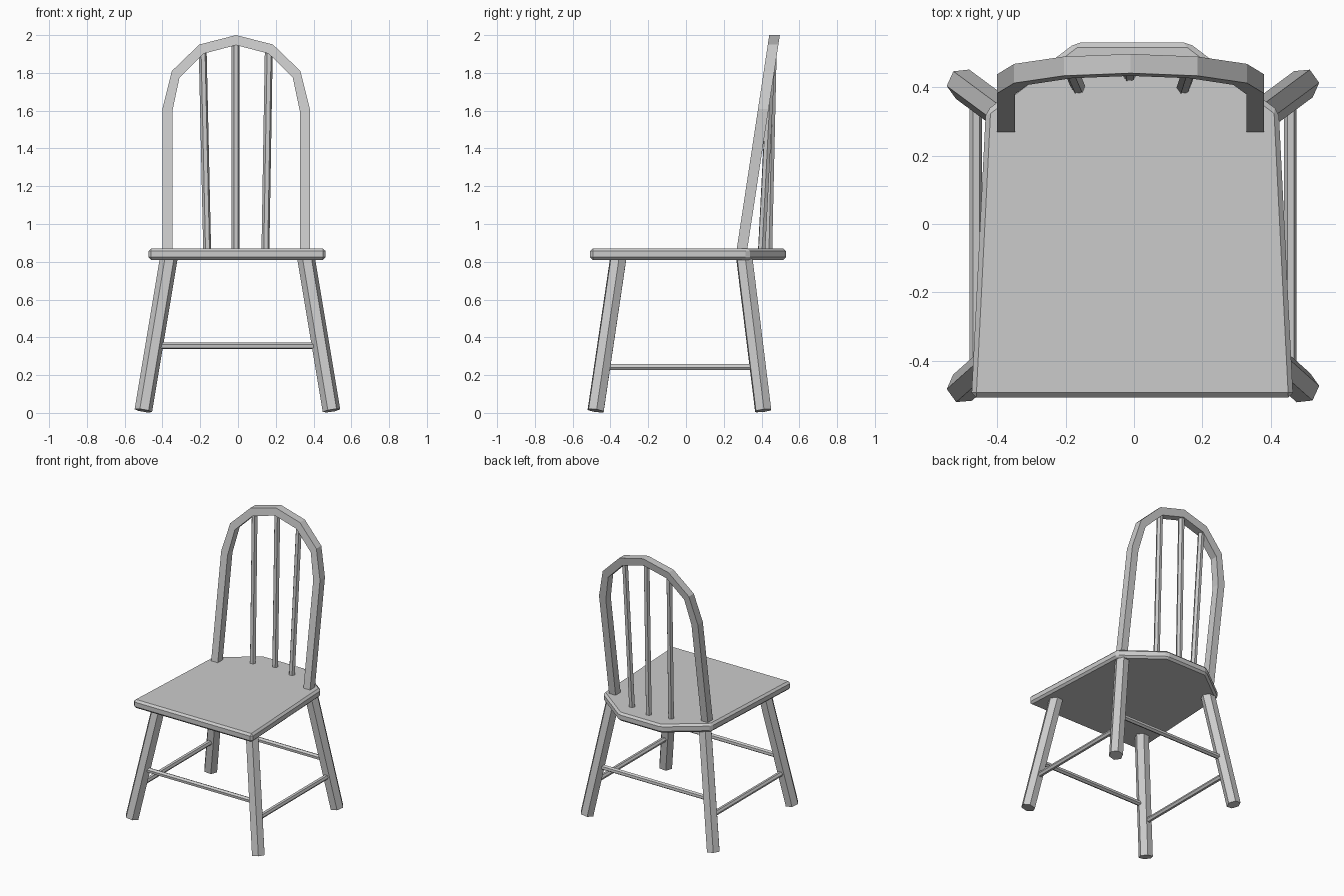
import bpy, bmesh
from math import cos, sin, tau
from mathutils import Vector

if "Cube" in bpy.data.objects:
    bpy.data.objects.remove(bpy.data.objects["Cube"])


def make_object(name, bm):
    bmesh.ops.recalc_face_normals(bm, faces=bm.faces[:])
    mesh = bpy.data.meshes.new(name)
    bm.to_mesh(mesh)
    bm.free()
    obj = bpy.data.objects.new(name, mesh)
    bpy.context.collection.objects.link(obj)
    return obj


def rod(name, start, end, radius, sides=6, turn=0.1):
    """Faceted rod between two points."""
    a, b = Vector(start), Vector(end)
    rot = Vector((0, 0, 1)).rotation_difference(b - a)
    bm = bmesh.new()
    rings = []
    for p in (a, b):
        rings.append([bm.verts.new(p + rot @ Vector((
            radius * cos(turn + tau * i / sides),
            radius * sin(turn + tau * i / sides), 0))) for i in range(sides)])
    for i in range(sides):
        j = (i + 1) % sides
        bm.faces.new((rings[0][i], rings[0][j], rings[1][j], rings[1][i]))
    bm.faces.new(rings[0][::-1])
    bm.faces.new(rings[1])
    return make_object(name, bm)


# Seat: extruded outline with chamfered edges
half = [(0.47, -0.507), (0.428, 0.33), (0.165, 0.53)]
outline = half + [(-x, y) for x, y in reversed(half)]
bm = bmesh.new()
base = bm.faces.new([bm.verts.new((x - 0.005, y, 0.81)) for x, y in outline])
ext = bmesh.ops.extrude_face_region(bm, geom=[base])
bmesh.ops.translate(bm, vec=(0, 0, 0.06),
                    verts=[v for v in ext["geom"] if isinstance(v, bmesh.types.BMVert)])
seat = make_object("seat", bm)
bevel = seat.modifiers.new("chamfer", "BEVEL")
bevel.width = 0.014
bevel.segments = 1

# Back hoop: flat arch leaning backwards, (outer x, outer z, inner x, inner z)
right = [(0.39, 0.85, 0.338, 0.85), (0.39, 1.61, 0.338, 1.595),
         (0.34, 1.81, 0.30, 1.775), (0.195, 1.95, 0.172, 1.902)]
path = right + [(0, 2.0, 0, 1.947)] + [(-a, b, -c, d) for a, b, c, d in reversed(right)]


def lean(x, z, dy):
    return (x - 0.01, 0.297 + (z - 0.87) * 0.152 + dy, z)


bm = bmesh.new()
sections = [[bm.verts.new(lean(*p)) for p in
             ((ox, oz, -0.028), (ox, oz, 0.028), (ix, iz, 0.028), (ix, iz, -0.028))]
            for ox, oz, ix, iz in path]
for s, t in zip(sections, sections[1:]):
    for i in range(4):
        j = (i + 1) % 4
        bm.faces.new((s[i], s[j], t[j], t[i]))
bm.faces.new(sections[0])
bm.faces.new(sections[-1][::-1])
make_object("back_hoop", bm)

# Back spindles
for name, x0, x1, y0, y1, z1 in (("left_spindle", -0.163, -0.187, 0.40, 0.455, 1.92),
                                 ("middle_spindle", -0.013, -0.013, 0.437, 0.462, 1.965),
                                 ("right_spindle", 0.145, 0.163, 0.40, 0.455, 1.92)):
    rod(name, (x0, y0, 0.85), (x1, y1, z1), 0.021)


# Splayed legs: centre line at height z
def leg_point(side, end, z):
    f = z / 0.81
    x = side * (0.5 - 0.135 * f) - 0.003
    y = (-0.48 + 0.12 * f) if end == "front" else (0.41 - 0.10 * f)
    return (x, y, z)


for side, label in ((-1, "left"), (1, "right")):
    for end in ("front", "back"):
        rod(f"{end}_{label}_leg", leg_point(side, end, 0.012),
            leg_point(side, end, 0.835), 0.047)

# Stretchers
for side, label in ((-1, "left"), (1, "right")):
    rod(f"{label}_stretcher", leg_point(side, "front", 0.243),
        leg_point(side, "back", 0.243), 0.018)
for end in ("front", "back"):
    rod(f"{end}_stretcher", leg_point(-1, end, 0.355), leg_point(1, end, 0.355), 0.018)
